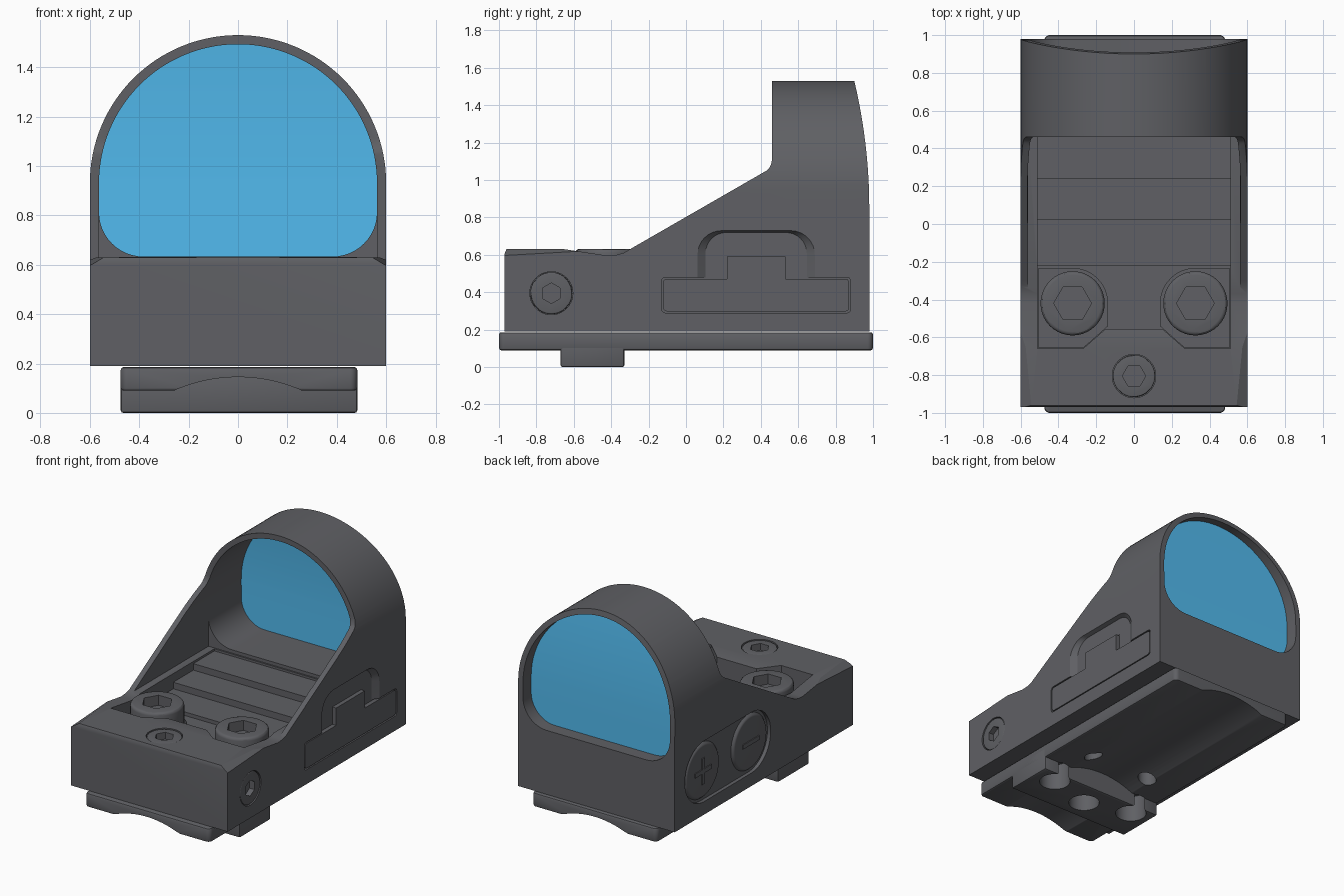
import bpy, bmesh, math

if "Cube" in bpy.data.objects:
    bpy.data.objects.remove(bpy.data.objects["Cube"])


def finish(bm, name):
    bmesh.ops.recalc_face_normals(bm, faces=bm.faces)
    me = bpy.data.meshes.new(name)
    bm.to_mesh(me)
    bm.free()
    ob = bpy.data.objects.new(name, me)
    bpy.context.collection.objects.link(ob)
    return ob


def prism(name, pts, axis, a, b, taper=1.0):
    """Extrude a 2D outline along an axis; the end at b may be scaled."""
    def place(p, q, t):
        return {'x': (t, p, q), 'y': (p, t, q), 'z': (p, q, t)}[axis]
    cp = sum(p for p, q in pts) / len(pts)
    cq = sum(q for p, q in pts) / len(pts)
    bm = bmesh.new()
    A = [bm.verts.new(place(p, q, a)) for p, q in pts]
    B = [bm.verts.new(place(cp + (p - cp) * taper, cq + (q - cq) * taper, b)) for p, q in pts]
    bm.faces.new(A)
    bm.faces.new(B)
    n = len(pts)
    for i in range(n):
        bm.faces.new((A[i], A[(i + 1) % n], B[(i + 1) % n], B[i]))
    return finish(bm, name)


def arc(cx, cy, r, a0, a1, n):
    return [(cx + r * math.cos(math.radians(a0 + (a1 - a0) * i / n)),
             cy + r * math.sin(math.radians(a0 + (a1 - a0) * i / n))) for i in range(n + 1)]


def circle(cx, cy, r, n=40):
    return arc(cx, cy, r, 0, 360, n)[:-1]


def rect(x0, y0, x1, y1, r=0.0):
    if r == 0:
        return [(x0, y0), (x1, y0), (x1, y1), (x0, y1)]
    return (arc(x1 - r, y1 - r, r, 0, 90, 8) + arc(x0 + r, y1 - r, r, 90, 180, 8)
            + arc(x0 + r, y0 + r, r, 180, 270, 8) + arc(x1 - r, y0 + r, r, 270, 360, 8))


def apply_mods(ob):
    bpy.context.view_layer.objects.active = ob
    for m in list(ob.modifiers):
        bpy.ops.object.modifier_apply(modifier=m.name)


def boolean(ob, tool, op='DIFFERENCE'):
    m = ob.modifiers.new('bool', 'BOOLEAN')
    m.object, m.operation, m.solver = tool, op, 'EXACT'
    apply_mods(ob)
    bpy.data.objects.remove(tool)


def bevel(ob, w, seg=2):
    m = ob.modifiers.new('bevel', 'BEVEL')
    m.width, m.segments = w, seg
    m.limit_method, m.angle_limit = 'ANGLE', math.radians(40)
    apply_mods(ob)


def screw(name, r, height, loc, rot=(0, 0, 0), edge=0.02, hexr=0.1):
    ob = prism(name, circle(0, 0, r), 'z', -height, 0)
    bevel(ob, edge, 3)
    boolean(ob, prism('cut', circle(0, 0, hexr, 6), 'z', -0.07, 0.1))
    ob.location, ob.rotation_euler = loc, rot


def back_y(z):
    return 0.98 - 0.08 * max(0, (z - 0.85) / 0.68) ** 2


def material(name, rgb):
    m = bpy.data.materials.new(name)
    m.diffuse_color = (*rgb, 1)
    m.use_nodes = True
    m.node_tree.nodes["Principled BSDF"].inputs["Base Color"].default_value = m.diffuse_color
    return m


# body: side profile crossed with the arched front outline
side = [(-0.97, 0.19), (0.98, 0.19)]
side += [(back_y(0.85 + 0.068 * i), 0.85 + 0.068 * i) for i in range(11)]
side += [(0.46, 1.53), (0.46, 1.11), (0.455, 1.085), (0.445, 1.065), (0.43, 1.05),
         (-0.30, 0.63), (-0.33, 0.612), (-0.37, 0.6), (-0.42, 0.596),
         (-0.65, 0.63), (-0.96, 0.63), (-0.97, 0.605)]
body = prism('body', side, 'x', -0.6, 0.6)
boolean(body, prism('cut', [(-0.6, 0.1), (0.6, 0.1)] + arc(0, 0.93, 0.6, 0, 180, 64), 'y', -1.2, 1.2),
        'INTERSECT')

# window opening running through the hood, square-cornered ahead of it
half = arc(0.383, 0.813, 0.18, -90, 0, 12) + arc(0, 0.93, 0.563, 0, 90, 32)
window = half + [(-x, z) for x, z in reversed(half[:-1])]
boolean(body, prism('cut', window, 'y', -0.36, 1.3))
boolean(body, prism('cut', rect(-0.562, 0.61, 0.562, 0.85), 'y', -0.35, 0.48))

# stepped floor and screw pocket
stairs = [(0.47, 0.85), (0.47, 0.595), (0.24, 0.595), (0.24, 0.55), (0.02, 0.55),
          (0.02, 0.505), (-0.23, 0.505), (-0.23, 0.85)]
boolean(body, prism('cut', stairs, 'x', -0.51, 0.51))
pocket = [(-0.51, -0.22), (-0.51, -0.66), (-0.27, -0.66), (-0.15, -0.555),
          (0.15, -0.555), (0.27, -0.66), (0.51, -0.66), (0.51, -0.22)]
boolean(body, prism('cut', pocket, 'z', 0.48, 0.9))
for s in (-1, 1):
    seat = [(s * x, y) for x, y in [(0.505, -0.655), (0.505, -0.235)]
            + arc(0.325, -0.42, 0.185, 90, 180, 12) + [(0.14, -0.54), (0.27, -0.655)]]
    boolean(body, prism('cut', seat, 'z', 0.44, 0.8))
    # tapering corner chamfer beside the front block
    tri = [(s * 0.488, 0.66), (s * 0.70, 0.66), (s * 0.70, 0.537)]
    boolean(body, prism('cut', tri, 'y', -1.0, -0.42, 0.2))

# right side: sloped finger recess, battery cover and adjuster seat
recess = [(0.06, 0.44), (0.69, 0.44)] + arc(0.56, 0.60, 0.13, 0, 90, 8) + arc(0.19, 0.60, 0.13, 90, 180, 8)
boolean(body, prism('cut', recess, 'x', 0.601, 0.572, 0.86))


def cover_outline(g):
    z1 = 0.48 - g
    return ([(0.21 + g, z1), (0.21 + g, 0.60 - g), (0.54 - g, 0.60 - g), (0.54 - g, z1)]
            + arc(0.86 - g, z1 - 0.02, 0.02, 90, 0, 4) + arc(0.86 - g, 0.31 + g, 0.02, 0, -90, 4)
            + arc(-0.11 + g, 0.31 + g, 0.02, -90, -180, 4) + arc(-0.11 + g, z1 - 0.02, 0.02, 180, 90, 4))


boolean(body, prism('cut', cover_outline(0), 'x', 0.57, 0.7))
prism('battery_cover', cover_outline(0.008), 'x', 0.566, 0.599)
boolean(body, prism('cut', circle(-0.72, 0.395, 0.115), 'x', 0.56, 0.7))
boolean(body, prism('cut', circle(0, -0.805, 0.115), 'z', 0.58, 0.8))

# left side: rounded button recess
slot = arc(0.66, 0.49, 0.21, -90, 90, 20) + arc(0.14, 0.49, 0.21, 90, 270, 20)
boolean(body, prism('cut', slot, 'x', -0.7, -0.575))
for name, y in (('plus_button', 0.66), ('minus_button', 0.14)):
    button = prism(name, circle(y, 0.49, 0.2), 'x', -0.565, -0.592, 0.88)
    bevel(button, 0.008, 3)
    prism(name + '_bar', rect(y - 0.09, 0.475, y + 0.09, 0.505), 'x', -0.58, -0.598)
    if y > 0.5:
        prism(name + '_upright', rect(y - 0.015, 0.40, y + 0.015, 0.58), 'x', -0.58, -0.5975)

# screws with hexagon sockets
for s, n in ((-1, 'left'), (1, 'right')):
    screw('mount_screw_' + n, 0.17, 0.19, (s * 0.325, -0.42, 0.632))
screw('elevation_screw', 0.112, 0.05, (0, -0.805, 0.627), edge=0.008, hexr=0.062)
screw('windage_screw', 0.112, 0.05, (0.597, -0.72, 0.395), (0, math.pi / 2, 0), 0.008, 0.055)

# lens: gently curved sheet set inside the rear of the hood
bm = bmesh.new()
rows = [[bm.verts.new((sx * max(x, 0.002), 0.5 * (back_y(z) + 0.98) - d, z))
         for sx, d in ((-1, 0.09), (1, 0.09), (1, 0.14), (-1, 0.14))] for x, z in half]
for p, q in zip(rows, rows[1:]):
    if (p[0].co - q[0].co).length < 1e-6:
        continue
    for i in range(4):
        bm.faces.new((p[i], p[(i + 1) % 4], q[(i + 1) % 4], q[i]))
bm.faces.new(rows[0])
bm.faces.new(rows[-1])
lens = finish(bm, 'lens')
lens.data.materials.append(material('lens_blue', (0.085, 0.50, 0.87)))

# mounting plate with arched underside, cross lug and holes
plate = prism('mount_plate', rect(-0.475, -1.0, 0.483, 1.0, 0.03), 'z', 0.09, 0.186)
bevel(plate, 0.012, 2)
boolean(plate, prism('cut', circle(0, -0.497, 0.642, 128), 'y', -1.2, 1.2))
lug = prism('mount_lug', rect(-0.475, -0.67, 0.483, -0.33), 'z', 0.0, 0.16)
bevel(lug, 0.01, 2)
holes = [(-0.325, -0.42, 0.10), (0.325, -0.42, 0.10), (0, -0.51, 0.10)]
for x, y, r in holes + [(-0.23, -0.14, 0.06), (0.23, -0.14, 0.06)]:
    for part in (plate, lug):
        if part is plate or y < -0.3:
            boolean(part, prism('cut', circle(x, y, r, 32), 'z', -0.1, 0.4))

# dark finish and smooth shading with crisp edges
dark = material('dark_metal', (0.115, 0.117, 0.128))
bpy.ops.object.select_all(action='DESELECT')
for ob in bpy.context.scene.objects:
    if ob is not lens and ob.name != 'lens':
        ob.data.materials.clear()
        ob.data.materials.append(dark)
    ob.select_set(True)
    bpy.context.view_layer.objects.active = ob
bpy.ops.object.shade_smooth_by_angle(angle=math.radians(30))
